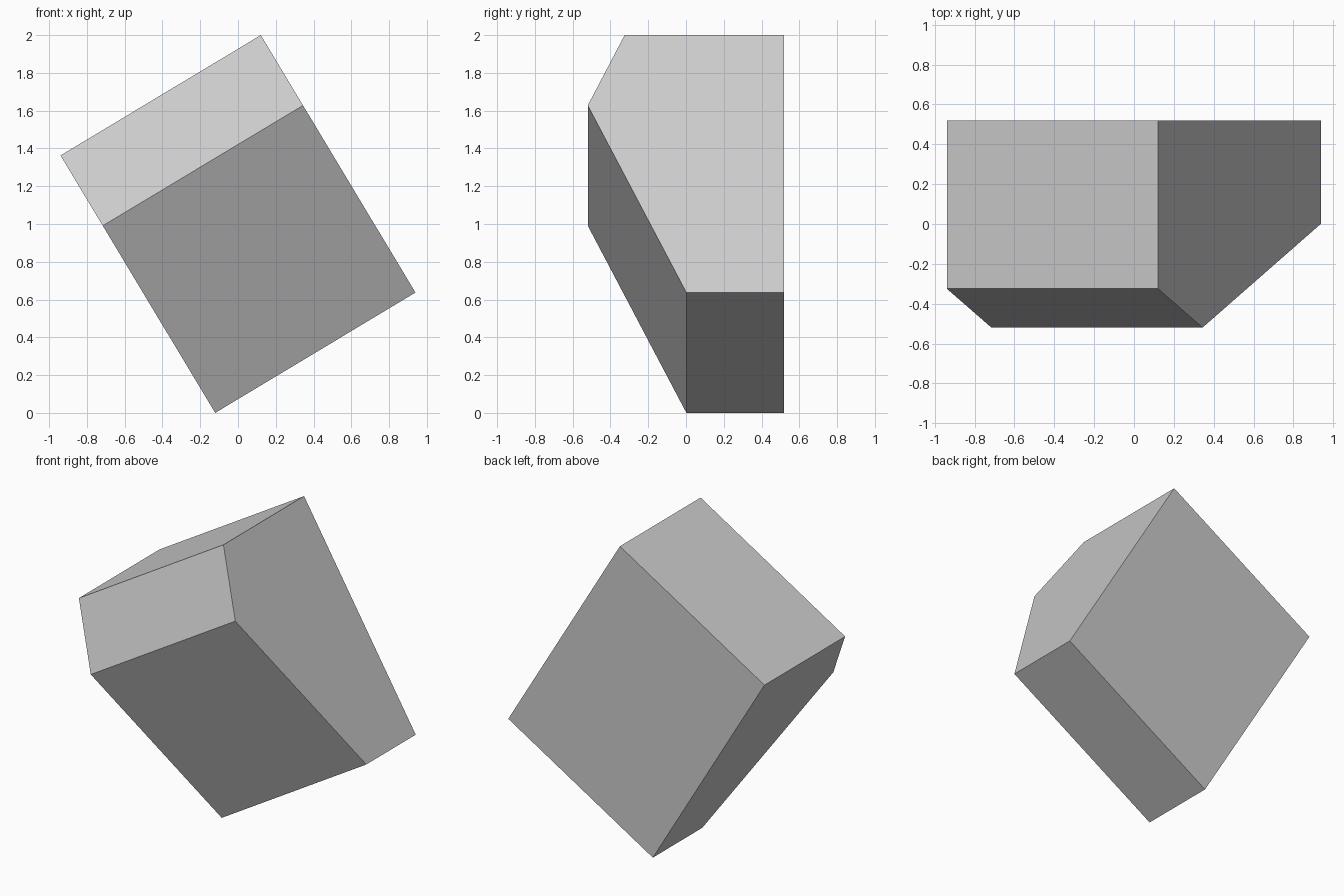
import bpy, bmesh
from mathutils import Matrix, Vector
from math import radians

if "Cube" in bpy.data.objects:
    bpy.data.objects.remove(bpy.data.objects["Cube"])

WIDTH, LENGTH, TILT = 1.237, 1.59, 31.0

# Five-sided side profile (y, z), before tilting
profile = [(0.52, 0), (0.002, 0), (-0.52, 0.727 * LENGTH), (-0.325, LENGTH), (0.52, LENGTH)]

# Extrude the profile across the width
bm = bmesh.new()
face = bm.faces.new([bm.verts.new((0, y, z)) for y, z in profile])
ext = bmesh.ops.extrude_face_region(bm, geom=[face])
moved = [v for v in ext["geom"] if isinstance(v, bmesh.types.BMVert)]
bmesh.ops.translate(bm, verts=moved, vec=(WIDTH, 0, 0))

# Tilt so it balances on its lower edge, then centre
bmesh.ops.transform(bm, matrix=Matrix.Rotation(radians(-TILT), 4, 'Y'), verts=bm.verts)
xs = [v.co.x for v in bm.verts]
bmesh.ops.translate(bm, verts=bm.verts,
                    vec=Vector((-(min(xs) + max(xs)) / 2, 0, -min(v.co.z for v in bm.verts))))
bmesh.ops.recalc_face_normals(bm, faces=bm.faces)

mesh = bpy.data.meshes.new("tilted_block")
bm.to_mesh(mesh)
bm.free()
bpy.context.collection.objects.link(bpy.data.objects.new("tilted_block", mesh))
